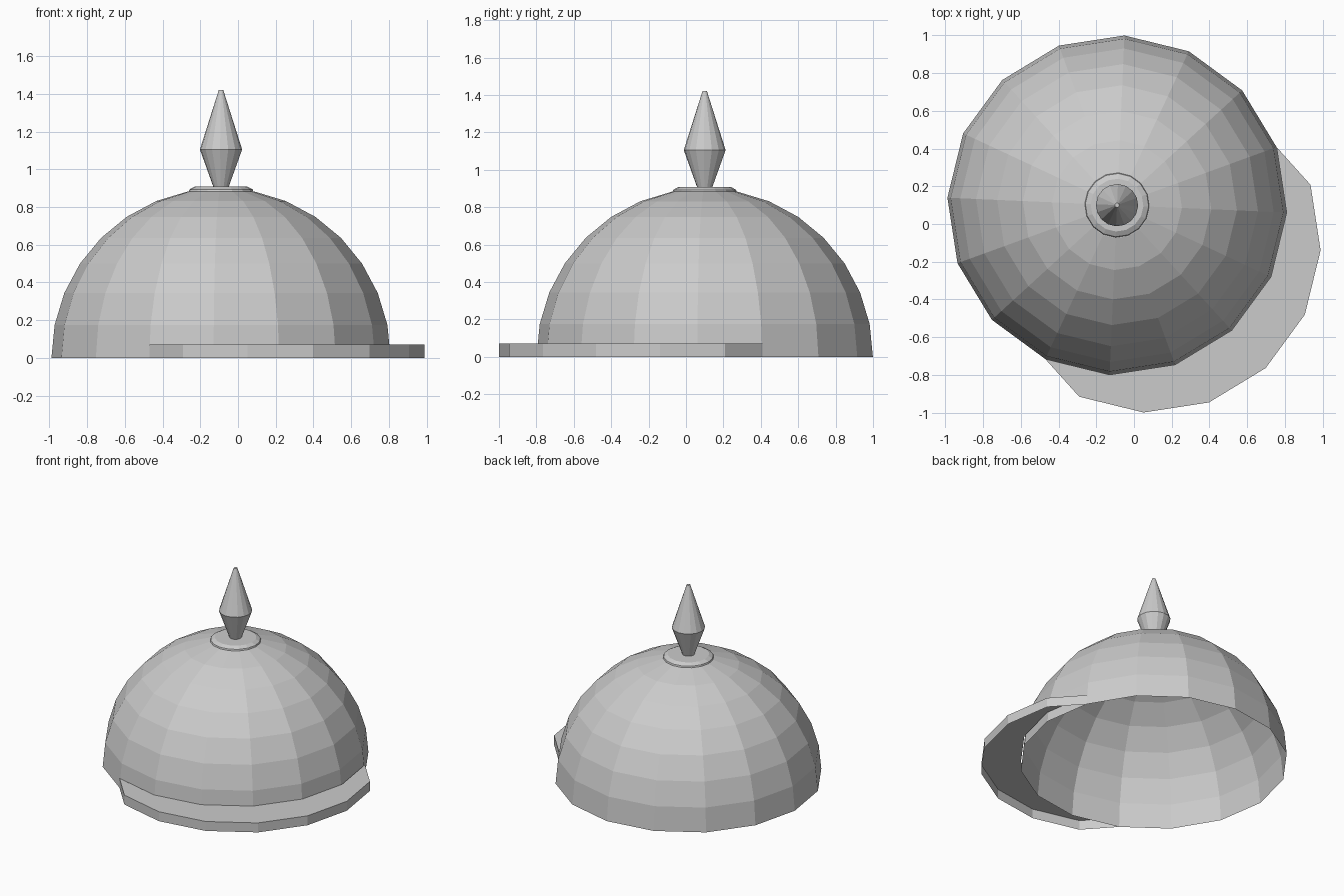
import bpy, bmesh, math

if "Cube" in bpy.data.objects:
    bpy.data.objects.remove(bpy.data.objects["Cube"])

CX, CY, R, SEG = -0.09, 0.10, 0.90, 16
OFF = math.radians(-2.5)

grey = bpy.data.materials.new("plain grey")
grey.diffuse_color = (0.6, 0.6, 0.6, 1)
grey.use_nodes = True
grey.node_tree.nodes["Principled BSDF"].inputs["Base Color"].default_value = grey.diffuse_color


def finish(name, bm):
    mesh = bpy.data.meshes.new(name)
    bm.to_mesh(mesh)
    bm.free()
    mesh.materials.append(grey)
    obj = bpy.data.objects.new(name, mesh)
    bpy.context.collection.objects.link(obj)
    return obj


def lathe(name, profile, cap_top=True):
    """Revolve (radius, z) points, bottom to top, around the dome axis."""
    bm = bmesh.new()
    rings = []
    for r, z in profile:
        rings.append([bm.verts.new((CX + r * math.cos(OFF + math.tau * i / SEG),
                                    CY + r * math.sin(OFF + math.tau * i / SEG), z))
                      for i in range(SEG)])
    for a, b in zip(rings, rings[1:]):
        for i in range(SEG):
            j = (i + 1) % SEG
            bm.faces.new((a[i], a[j], b[j], b[i]))
    if cap_top:
        bm.faces.new(rings[-1])
    return finish(name, bm)


# Open hemispherical shell, faceted
lathe("dome", [(R * math.cos(math.pi * k / 16), R * math.sin(math.pi * k / 16))
               for k in range(8)])

# Small bevelled plate under the spike
lathe("top_plate", [(0.172, 0.880), (0.168, 0.893), (0.140, 0.908)])

# Spike: flared stem and long point
lathe("spike", [(0.04, 0.905), (0.112, 1.105), (0.012, 1.42)])

# Visor: crescent swept from the dome rim towards the front right, open below
SHIFT, HEIGHT = (0.18, -0.20), 0.07
bm = bmesh.new()
inner, top, low = [], [], []
for k in range(-5, 2):
    a = OFF + math.tau * k / SEG
    x, y = CX + R * math.cos(a), CY + R * math.sin(a)
    inner.append(bm.verts.new((x, y, HEIGHT)))
    top.append(bm.verts.new((x + SHIFT[0], y + SHIFT[1], HEIGHT)))
    low.append(bm.verts.new((x + SHIFT[0], y + SHIFT[1], 0)))
for i in range(len(top) - 1):
    bm.faces.new((inner[i], top[i], top[i + 1], inner[i + 1]))
    bm.faces.new((top[i], low[i], low[i + 1], top[i + 1]))
# End walls back to the dome rim
for i, flip in ((0, False), (-1, True)):
    foot = bm.verts.new((inner[i].co.x, inner[i].co.y, 0))
    face = [inner[i], foot, low[i], top[i]]
    bm.faces.new(face[::-1] if flip else face)
finish("visor", bm)
